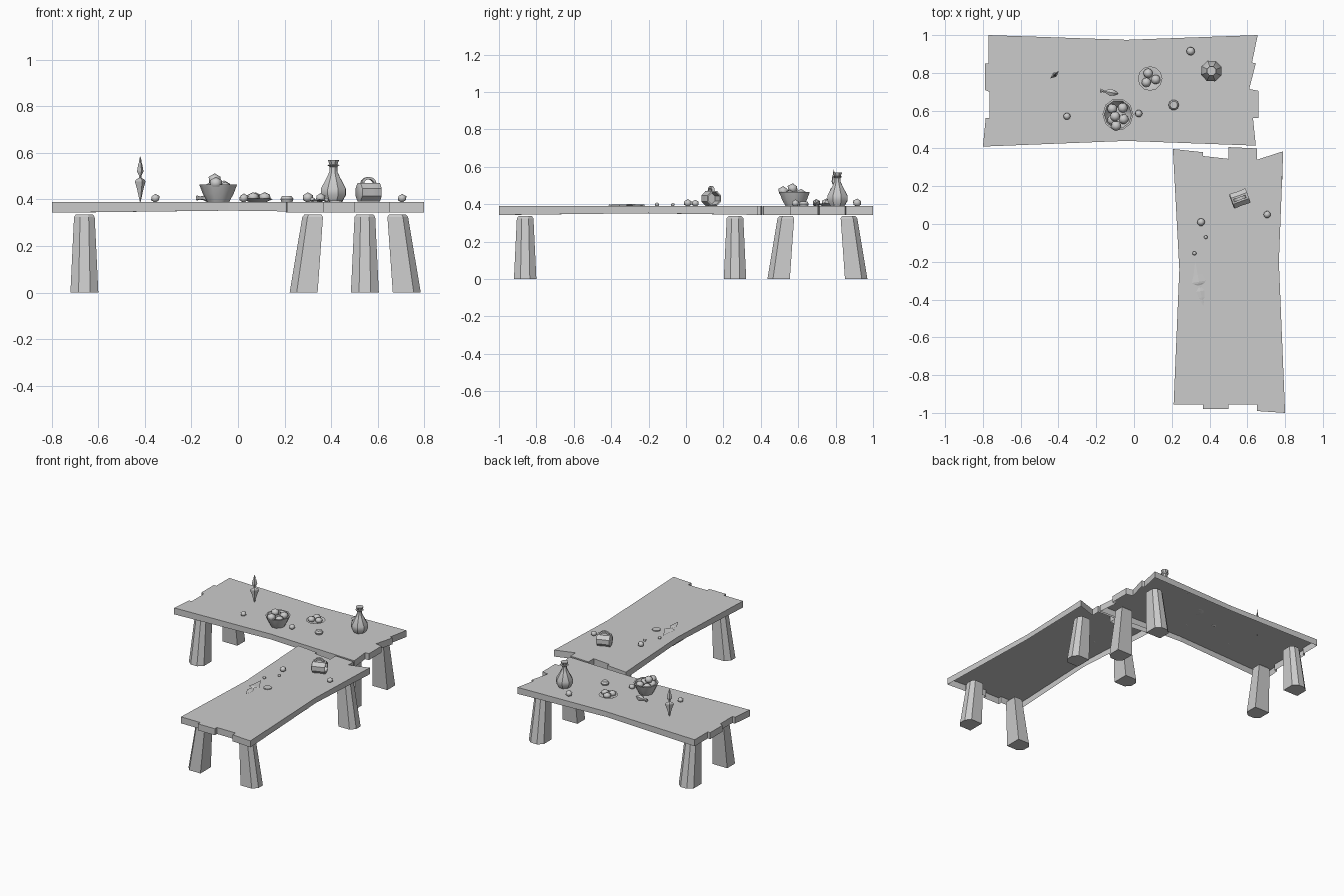
import bpy, bmesh, math
from mathutils import Vector, Matrix

old = bpy.data.objects.get("Cube")
if old:
    bpy.data.objects.remove(old)

TOP, RIM = 0.39, 0.345

grey = bpy.data.materials.new("plain grey")
grey.use_nodes = True
grey.diffuse_color = (0.6, 0.6, 0.6, 1)
grey.node_tree.nodes["Principled BSDF"].inputs["Base Color"].default_value = (0.6, 0.6, 0.6, 1)


def finish(bm, name, smooth=None, matrix=None):
    bmesh.ops.recalc_face_normals(bm, faces=bm.faces)
    mesh = bpy.data.meshes.new(name)
    bm.to_mesh(mesh)
    bm.free()
    mesh.materials.append(grey)
    ob = bpy.data.objects.new(name, mesh)
    bpy.context.collection.objects.link(ob)
    if matrix:
        mesh.transform(matrix)
    if smooth:
        bpy.ops.object.select_all(action='DESELECT')
        ob.select_set(True)
        bpy.context.view_layer.objects.active = ob
        bpy.ops.object.shade_smooth_by_angle(angle=math.radians(smooth))
    return ob


def place(x, y, z=TOP, turn=0, tilt=0, scale=(1, 1, 1)):
    return (Matrix.Translation((x, y, z)) @ Matrix.Rotation(math.radians(turn), 4, 'Z')
            @ Matrix.Rotation(math.radians(tilt), 4, 'Y') @ Matrix.Diagonal((*scale, 1)))


def loft(name, rings, matrix, smooth=None):
    """Skin equal-length rings of points and cap both ends."""
    bm = bmesh.new()
    loops = [[bm.verts.new(p) for p in ring] for ring in rings]
    n = len(loops[0])
    for a, b in zip(loops, loops[1:]):
        for i in range(n):
            j = (i + 1) % n
            bm.faces.new((a[i], a[j], b[j], b[i]))
    bm.faces.new(loops[0])
    bm.faces.new(loops[-1])
    return finish(bm, name, smooth, matrix)


def lathe(name, profile, sides, matrix, smooth=None):
    rings = [[(r * math.cos(math.tau * i / sides), r * math.sin(math.tau * i / sides), z)
              for i in range(sides)] for r, z in profile]
    return loft(name, rings, matrix, smooth)


def pebble(name, x, y, r, z=None, squash=0.9):
    bm = bmesh.new()
    bmesh.ops.create_icosphere(bm, subdivisions=1, radius=r)
    z = TOP + r * squash * 0.8 if z is None else z
    return finish(bm, name, 50, place(x, y, z, x * 200, 0, (1, 1, squash)))


# Tabletops: waisted plank outlines with stepped ends, open underneath
def tabletop(name, outline, waist):
    bm = bmesh.new()
    top = [bm.verts.new((x, y, TOP)) for x, y in outline]
    low = [bm.verts.new((x, y, RIM + (0.007 if i in waist else -0.002)))
           for i, (x, y) in enumerate(outline)]
    bm.faces.new(top)
    for i in range(len(top)):
        j = (i + 1) % len(top)
        bm.faces.new((top[i], low[i], low[j], top[j]))
    finish(bm, name)


tabletop("back_tabletop", [
    (-.80, .41), (-.04, .44), (.645, .415), (.63, .56), (.66, .56), (.66, .705), (.61, .715),
    (.645, .85), (.625, .855), (.655, 1), (-.04, .975), (-.77, 1), (-.77, .85), (-.79, .85),
    (-.79, .71), (-.765, .70), (-.765, .56), (-.785, .56)], (1, 10))
tabletop("side_tabletop", [
    (.21, -.955), (.365, -.955), (.365, -.98), (.50, -.98), (.50, -.955), (.65, -.955),
    (.65, -.99), (.80, -1), (.767, -.2), (.79, .385), (.65, .34), (.65, .40), (.50, .407),
    (.50, .345), (.365, .36), (.365, .38), (.206, .397), (.24, -.24)], (8, 17))


# Legs: tapered posts with two chamfered corners, splayed across the table
def leg(name, x, y, lean_x, lean_y):
    out = Vector((lean_x, lean_y, 0))
    turn = math.atan2(lean_y, lean_x)
    section = [(-.06, -.06), (.03, -.06), (.06, -.025), (.06, .025), (.03, .06), (-.06, .06)]
    rings = []
    for z, s in ((0, 1), (.325, .74), (.336, .6)):
        shift = out.normalized() * -.04 * z / .336
        rot = Matrix.Rotation(turn, 3, 'Z')
        rings.append([rot @ Vector((u * s, v * s, 0)) + shift + Vector((0, 0, z)) for u, v in section])
    loft(name, rings, Matrix.Translation((x, y, 0)), 20)


for end, x in (("left_end", -.66), ("right_end", .545)):
    leg("back_table_front_leg_" + end, x, .495, 0, -1)
    leg("back_table_rear_leg_" + end, x, .91, 0, 1)
for end, y in (("front", -.86), ("rear", .262)):
    leg("side_table_inner_leg_" + end, .282, y, -1, 0)
    leg("side_table_outer_leg_" + end, .725, y, 1, 0)

# Jug with stopper
lathe("jug", [(.04, 0), (.058, .03), (.058, .055), (.03, .105), (.018, .13), (.018, .15),
              (.028, .158), (.018, .16), (.02, .165), (.026, .18)], 8, place(.41, .81, turn=20), 35)

# Bowl of fruit
lathe("bowl", [(.05, 0), (.07, .035), (.086, .075), (.076, .075), (.06, .04), (.04, .02)],
      10, place(-.085, .58, scale=(.95, 1, 1)), 35)
for i, (dx, dy, z) in enumerate(((-.03, -.03, .45), (.03, -.025, .45), (.025, .035, .455),
                                 (-.03, .03, .45), (-.015, -.01, .485), (-.01, -.06, .47))):
    pebble(f"bowl_fruit_{i}", -.085 + dx, .58 + dy, .03, z)

# Plate with buns
lathe("plate", [(.04, 0), (.065, .012), (.058, .013), (.038, .006)], 12, place(.085, .77), 35)
for i, (dx, dy) in enumerate(((-.01, .028), (.03, -.005), (-.02, -.02))):
    pebble(f"bun_{i}", .085 + dx, .77 + dy, .028, TOP + .02, .75)


# Daggers: flat four-sided blades with a waisted grip
def dagger(name, matrix):
    shape = ((.001, 0), (.018, .06), (.03, .092), (.024, .1), (.007, .108), (.007, .118),
             (.018, .135), (.012, .165), (.006, .175), (.008, .18), (.001, .2))
    rings = [[(w, 0, z), (0, w * .45, z), (-w, 0, z), (0, -w * .45, z)] for w, z in shape]
    loft(name, rings, matrix)


dagger("standing_dagger", place(-.42, .79, TOP - .005, 40))
lie = Matrix.Rotation(math.radians(90), 4, 'X') @ Matrix.Diagonal((1.25, .5, 1.17, 1))
dagger("lying_dagger", place(.325, -.2, TOP + .006, 10) @ lie)

# Drumstick
lathe("drumstick", [(.003, 0), (.016, .02), (.022, .04), (.009, .065), (.007, .08), (.012, .095)],
      6, place(-.085, .69, TOP + .016, 170, 90), 40)

# Mug tipped on its side, handle upward
mug = place(.56, .135, TOP + .041, 20)
axis = Matrix.Rotation(math.radians(90), 4, 'Y')
lathe("mug", [(.036, -.047), (.044, -.042), (.042, 0), (.044, .042), (.042, .047), (.034, .047),
              (.034, -.03)], 8, mug @ axis @ Matrix.Rotation(math.pi / 8, 4, 'Z'), 35)
arc = []
for i in range(7):
    a = math.pi * i / 6
    arc.append([(math.cos(a) * r, w, .036 + math.sin(a) * r * .85)
                for r, w in ((.035, -.008), (.035, .008), (.023, .008), (.023, -.008))])
loft("mug_handle", arc, mug, 35)

# Scattered fruit, crumbs and coasters
for i, (x, y, r) in enumerate(((-.355, .57, .021), (.025, .585, .022), (.3, .915, .025),
                               (.705, .05, .021), (.355, .01, .023), (.38, -.07, .011),
                               (.32, -.155, .012))):
    pebble(f"loose_fruit_{i}", x, y, r)
lathe("small_bread", [(.024, 0), (.028, .012), (.02, .025)], 10, place(.21, .63), 40)
lathe("coaster", [(.028, 0), (.028, .006)], 12, place(.42, -.26), 30)
